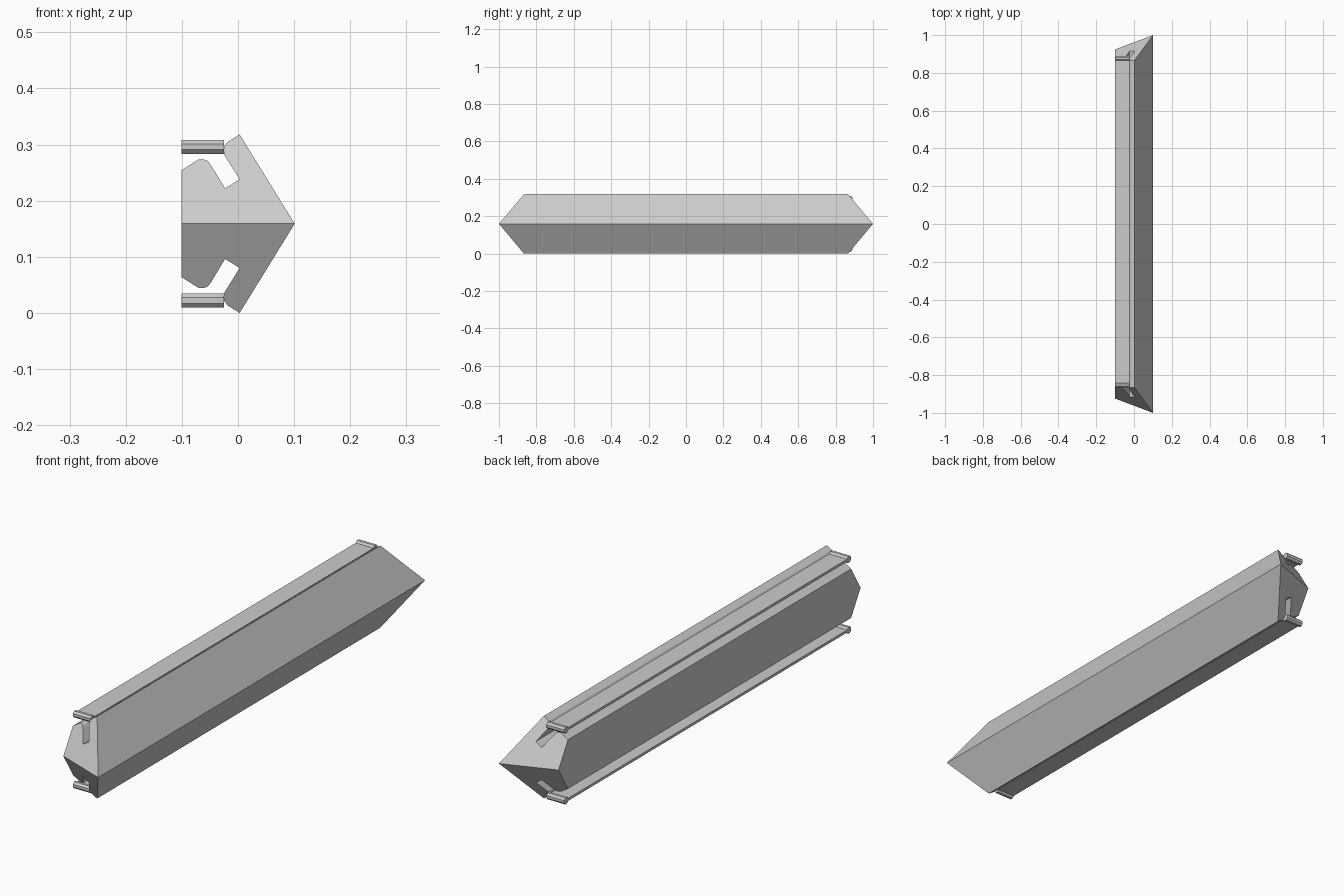
import bpy, bmesh, math

cube = bpy.data.objects.get("Cube")
if cube:
    bpy.data.objects.remove(cube, do_unlink=True)

MID = 0.159  # height of the symmetry plane

grey = bpy.data.materials.new("light grey")
grey.use_nodes = True
grey.diffuse_color = (0.6, 0.6, 0.6, 1)
grey.node_tree.nodes["Principled BSDF"].inputs["Base Color"].default_value = (0.6, 0.6, 0.6, 1)


def make(name, bm):
    bmesh.ops.recalc_face_normals(bm, faces=bm.faces[:])
    mesh = bpy.data.meshes.new(name)
    bm.to_mesh(mesh)
    bm.free()
    mesh.materials.append(grey)
    obj = bpy.data.objects.new(name, mesh)
    obj.location.z = MID
    bpy.context.collection.objects.link(obj)
    # lower half mirrors the upper half
    mod = obj.modifiers.new("Mirror", 'MIRROR')
    mod.use_axis = (False, False, True)
    mod.use_clip = True
    mod.merge_threshold = 0.0005
    return obj


# Body: upper half of the profile (x, height above the symmetry plane)
profile = [(0.101, 0), (0.003, 0.159), (-0.018, 0.146), (-0.024, 0.139),
           (-0.026, 0.131), (-0.024, 0.122), (0.003, 0.079), (-0.023, 0.063),
           (-0.048, 0.104), (-0.054, 0.112), (-0.062, 0.115), (-0.071, 0.114),
           (-0.101, 0.095), (-0.101, 0)]


def end_y(x, h):
    # slanted mitre plane closing each end
    return 0.962 + 0.376 * x - 0.61 * h


bm = bmesh.new()
front = [bm.verts.new((x, -end_y(x, h), h)) for x, h in profile]
back = [bm.verts.new((x, end_y(x, h), h)) for x, h in profile]
bm.faces.new(front)
bm.faces.new(back[::-1])
for i in range(len(profile) - 1):
    bm.faces.new((front[i], front[i + 1], back[i + 1], back[i]))
make("body", bm)

# Thin side panel running the whole length beside the arm
X0, X1, PANEL_H = -0.101, -0.025, 0.137
bm = bmesh.new()
bmesh.ops.create_cube(bm, size=1)
for v in bm.verts:
    v.co = (X1 if v.co.x > 0 else X0,
            0.872 if v.co.y > 0 else -0.852,
            PANEL_H + v.co.z * 0.01)
make("side_panel", bm)

# Small rolled bars at both ends of the panel
for name, y in (("front_bar", -0.853), ("back_bar", 0.877)):
    bm = bmesh.new()
    bmesh.ops.create_cone(bm, cap_ends=True, segments=8, radius1=0.0135,
                          radius2=0.0135, depth=X1 - X0)
    for v in bm.verts:
        a = math.atan2(v.co.y, v.co.x) + math.pi / 8
        v.co = ((X0 + X1) / 2 + v.co.z,
                y + 0.0135 * math.cos(a), PANEL_H + 0.0135 * math.sin(a))
    make(name, bm)
